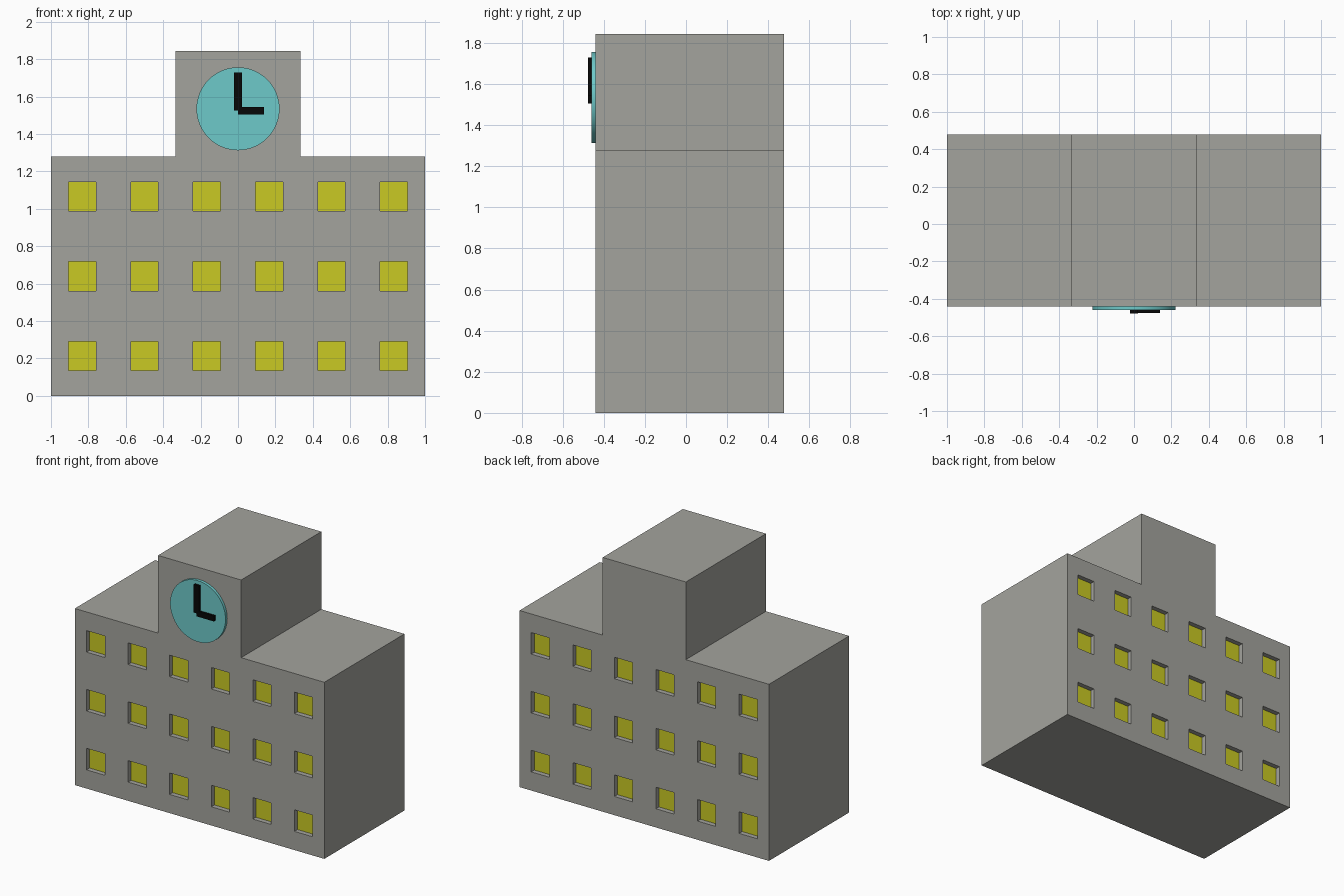
import bpy, bmesh, math

if "Cube" in bpy.data.objects:
    bpy.data.objects.remove(bpy.data.objects["Cube"])


def material(name, rgb):
    m = bpy.data.materials.new(name)
    m.diffuse_color = (*rgb, 1)
    m.use_nodes = True
    m.node_tree.nodes["Principled BSDF"].inputs["Base Color"].default_value = m.diffuse_color
    return m


STONE = material("grey stone", (0.37, 0.37, 0.34))
YELLOW = material("window yellow", (0.59, 0.59, 0.017))
TEAL = material("clock teal", (0.155, 0.585, 0.585))
BLACK = material("hand black", (0.002, 0.002, 0.002))

FRONT, BACK = -0.44, 0.478
ROOF, TOP, TOWER = 1.28, 1.843, 1 / 3
WIN_X = [(i - 2.5) / 3 for i in range(6)]
WIN_Z = [ROOF * (k + 0.5) / 3 for k in range(3)]
HW, HH, RECESS = 0.073, 0.078, 0.035


# Building: stepped grid facade pushed back into a solid, windows sunk front and back
def building():
    xs = sorted([-1, -TOWER, TOWER, 1] + [c + s * HW for c in WIN_X for s in (-1, 1)])
    zs = sorted([0, ROOF, TOP] + [c + s * HH for c in WIN_Z for s in (-1, 1)])
    bm = bmesh.new()
    grid = {(i, k): bm.verts.new((x, FRONT, z))
            for i, x in enumerate(xs) for k, z in enumerate(zs)}
    for i in range(len(xs) - 1):
        for k in range(len(zs) - 1):
            if zs[k] >= ROOF and abs(xs[i] + xs[i + 1]) / 2 > TOWER:
                continue
            bm.faces.new([grid[i, k], grid[i + 1, k], grid[i + 1, k + 1], grid[i, k + 1]])
    bmesh.ops.delete(bm, geom=[v for v in bm.verts if not v.link_faces], context='VERTS')
    ext = bmesh.ops.extrude_face_region(bm, geom=bm.faces[:], use_keep_orig=True)
    for v in ext["geom"]:
        if isinstance(v, bmesh.types.BMVert):
            v.co.y = BACK
    bmesh.ops.recalc_face_normals(bm, faces=bm.faces[:])

    def is_window(f):
        c = f.calc_center_median()
        return (abs(f.normal.y) > 0.9 and any(abs(c.x - x) < 0.01 for x in WIN_X)
                and any(abs(c.z - z) < 0.01 for z in WIN_Z))

    bm.normal_update()
    windows = [f for f in bm.faces if is_window(f)]
    for f in windows:
        f.material_index = 1
    walls = bmesh.ops.inset_individual(bm, faces=windows, thickness=0, depth=-RECESS)
    for f in walls["faces"]:
        f.material_index = 0
    me = bpy.data.meshes.new("building")
    bm.to_mesh(me)
    bm.free()
    me.materials.append(STONE)
    me.materials.append(YELLOW)
    bpy.context.collection.objects.link(bpy.data.objects.new("building", me))


def box(name, x0, x1, y0, y1, z0, z1, mat):
    bpy.ops.mesh.primitive_cube_add(
        size=1, location=((x0 + x1) / 2, (y0 + y1) / 2, (z0 + z1) / 2))
    o = bpy.context.object
    o.name = name
    o.scale = (x1 - x0, y1 - y0, z1 - z0)
    o.data.materials.append(mat)


building()

# Clock face
bpy.ops.mesh.primitive_cylinder_add(vertices=64, radius=0.222, depth=0.03,
                                    location=(0, FRONT - 0.005, 1.535),
                                    rotation=(math.pi / 2, 0, 0))
clock = bpy.context.object
clock.name = "clock_face"
clock.data.materials.append(TEAL)
bpy.ops.object.shade_smooth_by_angle(angle=math.radians(30))

# Clock hands
box("minute_hand", -0.021, 0.021, -0.478, -0.455, 1.527, 1.73, BLACK)
box("hour_hand", 0.0, 0.14, -0.477, -0.455, 1.505, 1.544, BLACK)
